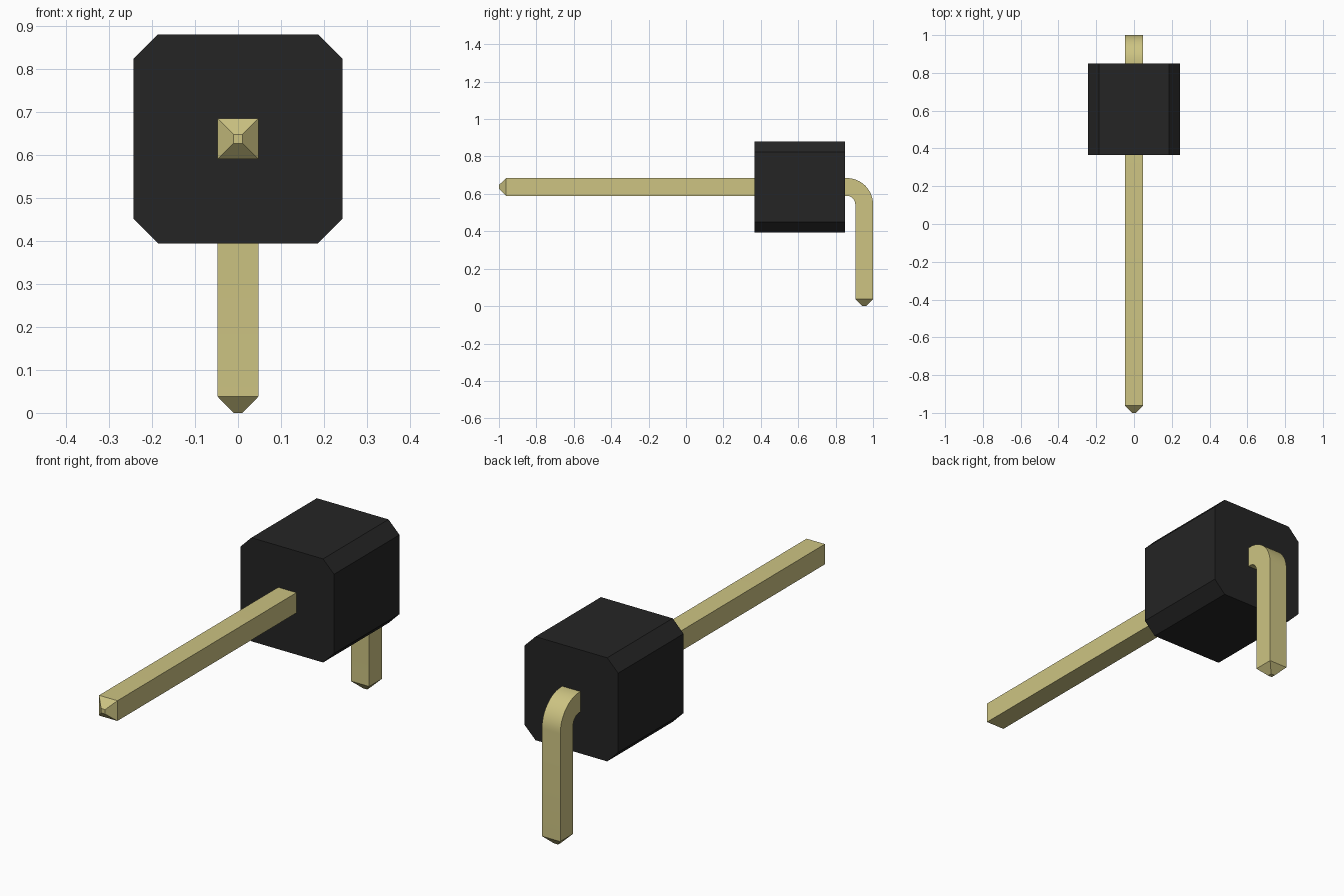
import bpy, bmesh, math
from mathutils import Vector

cube = bpy.data.objects.get("Cube")
if cube:
    bpy.data.objects.remove(cube, do_unlink=True)


def material(name, rgb):
    m = bpy.data.materials.new(name)
    m.use_nodes = True
    m.diffuse_color = (*rgb, 1)
    m.node_tree.nodes["Principled BSDF"].inputs["Base Color"].default_value = (*rgb, 1)
    return m


def loft(name, rings, mat):
    """Skin a row of matching vertex rings and cap both ends."""
    bm = bmesh.new()
    loops = [[bm.verts.new(p) for p in ring] for ring in rings]
    n = len(loops[0])
    for a, b in zip(loops, loops[1:]):
        for i in range(n):
            j = (i + 1) % n
            bm.faces.new((a[i], a[j], b[j], b[i]))
    bm.faces.new(loops[0])
    bm.faces.new(loops[-1])
    bmesh.ops.recalc_face_normals(bm, faces=bm.faces)
    mesh = bpy.data.meshes.new(name)
    bm.to_mesh(mesh)
    bm.free()
    mesh.materials.append(mat)
    obj = bpy.data.objects.new(name, mesh)
    bpy.context.collection.objects.link(obj)
    return obj


black = material("black plastic", (0.018, 0.018, 0.018))
gold = material("pale gold metal", (0.61, 0.55, 0.225))

# Housing: square block with chamfered long edges
HALF, CUT, MID_Z = 0.243, 0.057, 0.637
k = HALF - CUT
octagon = [(k, HALF), (HALF, k), (HALF, -k), (k, -HALF),
           (-k, -HALF), (-HALF, -k), (-HALF, k), (-k, HALF)]
loft("housing", [[(x, y, MID_Z + z) for x, z in octagon] for y in (0.365, 0.85)], black)

# Pin: square wire with tapered tips and a right-angle bend
W, TIP, TAPER, RADIUS, STEPS = 0.0475, 0.0105, 0.038, 0.0925, 12
back_y = 1 - W
cy, cz = back_y - RADIUS, MID_Z - RADIUS


def section(y, z, angle, half):
    """Square ring whose outward side points along the given angle."""
    out = Vector((0, math.sin(angle), math.cos(angle))) * half
    side = Vector((half, 0, 0))
    c = Vector((0, y, z))
    return [c + side + out, c + side - out, c - side - out, c - side + out]


rings = [section(-1, MID_Z, 0, TIP), section(-1 + TAPER, MID_Z, 0, W)]
for s in range(STEPS + 1):
    a = math.pi / 2 * s / STEPS
    rings.append(section(cy + RADIUS * math.sin(a), cz + RADIUS * math.cos(a), a, W))
rings += [section(back_y, TAPER, math.pi / 2, W), section(back_y, 0, math.pi / 2, TIP)]
pin = loft("bent_pin", rings, gold)

bpy.ops.object.select_all(action="DESELECT")
pin.select_set(True)
bpy.context.view_layer.objects.active = pin
bpy.ops.object.shade_smooth_by_angle(angle=math.radians(30))
